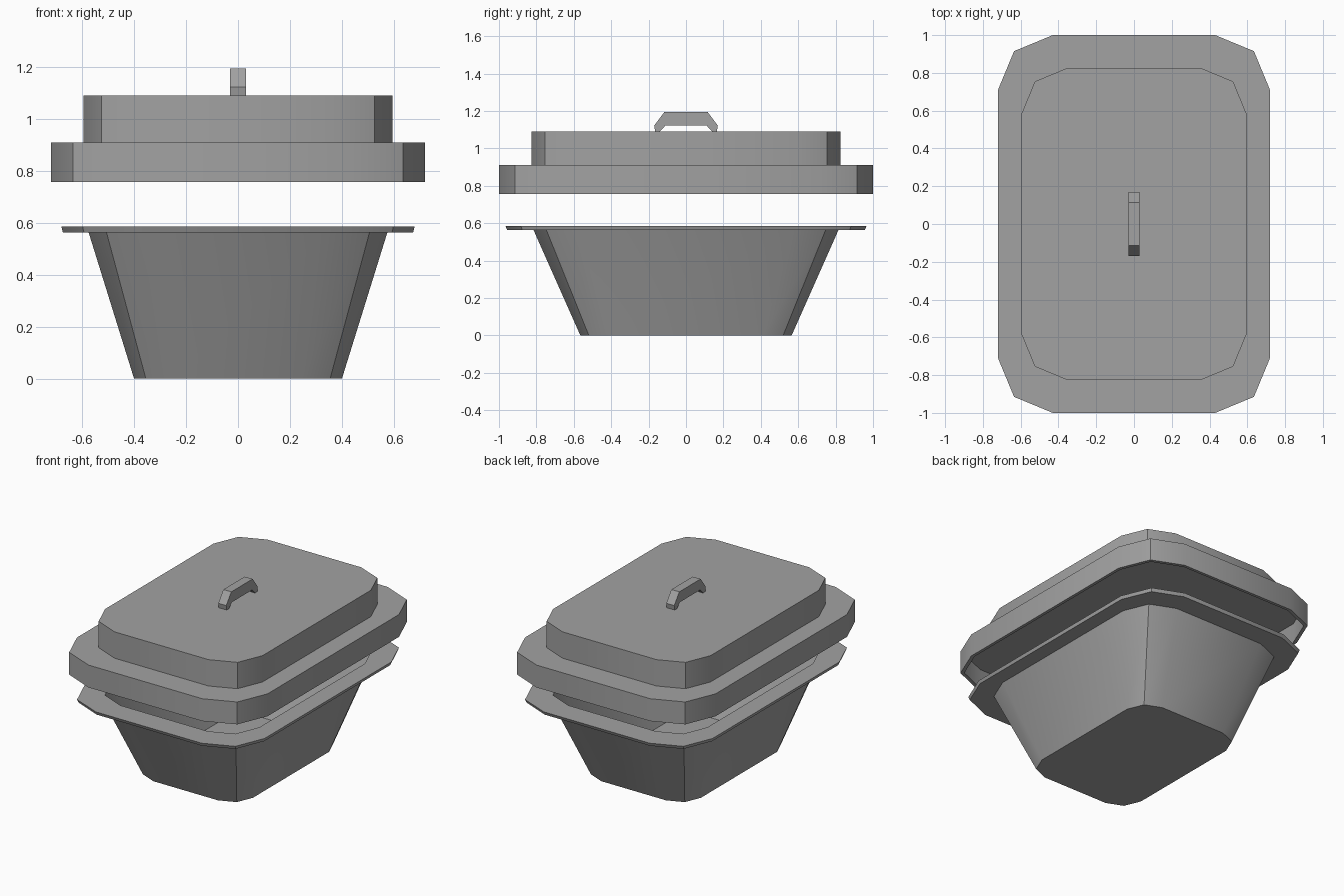
import bpy, bmesh, math

if "Cube" in bpy.data.objects:
    bpy.data.objects.remove(bpy.data.objects["Cube"])

# Dark grey enamel
grey = bpy.data.materials.new("dark_grey")
grey.diffuse_color = (0.36, 0.36, 0.36, 1)
grey.use_nodes = True
grey.node_tree.nodes["Principled BSDF"].inputs["Base Color"].default_value = grey.diffuse_color


def finish(name, bm):
    bmesh.ops.recalc_face_normals(bm, faces=bm.faces)
    mesh = bpy.data.meshes.new(name)
    bm.to_mesh(mesh)
    bm.free()
    mesh.materials.append(grey)
    obj = bpy.data.objects.new(name, mesh)
    bpy.context.collection.objects.link(obj)
    bpy.ops.object.select_all(action='DESELECT')
    obj.select_set(True)
    bpy.context.view_layer.objects.active = obj
    bpy.ops.object.shade_smooth_by_angle(angle=math.radians(30))
    return obj


def rounded_ring(bm, hx, hy, r, z):
    """Rectangle with two-segment rounded corners."""
    ring = []
    for quarter, (sx, sy) in enumerate([(1, 1), (-1, 1), (-1, -1), (1, -1)]):
        for k in range(3):
            a = math.radians(90 * quarter + 45 * k)
            ring.append(bm.verts.new((sx * (hx - r) + r * math.cos(a),
                                      sy * (hy - r) + r * math.sin(a), z)))
    return ring


def loft(name, profile):
    """Skin the rings in order and cap both ends."""
    bm = bmesh.new()
    rings = [rounded_ring(bm, *p) for p in profile]
    for a, b in zip(rings, rings[1:]):
        for i in range(len(a)):
            j = (i + 1) % len(a)
            bm.faces.new((a[i], a[j], b[j], b[i]))
    bm.faces.new(rings[0])
    bm.faces.new(rings[-1])
    return finish(name, bm)


# Tapered hollow tub with a flat rim: half x, half y, corner radius, height
loft("tub", [
    (0.40, 0.565, 0.155, 0.0),
    (0.575, 0.815, 0.235, 0.563),
    (0.674, 0.956, 0.276, 0.563),
    (0.68, 0.965, 0.28, 0.585),
    (0.56, 0.80, 0.23, 0.585),
    (0.385, 0.55, 0.15, 0.02),
])

# Stepped lid with a flat-ceilinged recess underneath
loft("lid", [
    (0.70, 0.98, 0.28, 0.89),
    (0.70, 0.98, 0.28, 0.757),
    (0.72, 1.0, 0.29, 0.757),
    (0.72, 1.0, 0.29, 0.91),
    (0.595, 0.825, 0.24, 0.91),
    (0.595, 0.825, 0.24, 1.09),
])

# Arched handle: half profile mirrored across y, extruded along x
outer = [(0.165, 1.09), (0.17, 1.122), (0.115, 1.195)]
inner = [(0.11, 1.122), (0.14, 1.09)]
out_path = outer + [(-y, z) for y, z in reversed(outer)]
in_path = [(y, z) for y, z in reversed(inner)] + [(-y, z) for y, z in inner]
bm = bmesh.new()
face = bm.faces.new([bm.verts.new((-0.03, y, z))
                     for y, z in out_path + in_path[::-1]])
ext = bmesh.ops.extrude_face_region(bm, geom=[face], use_keep_orig=True)
moved = [g for g in ext["geom"] if isinstance(g, bmesh.types.BMVert)]
bmesh.ops.translate(bm, verts=moved, vec=(0.06, 0, 0))
finish("lid_handle", bm)
